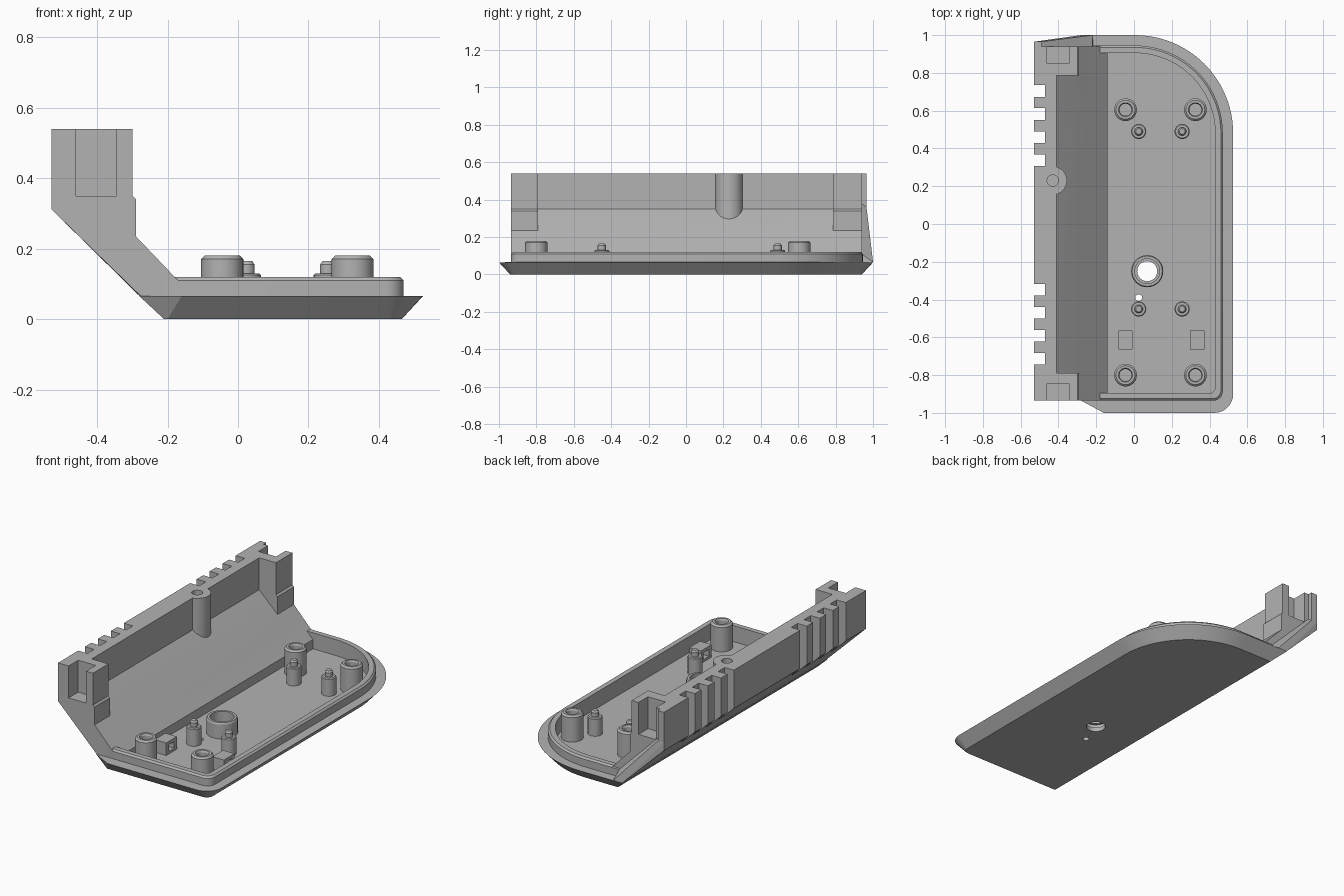
import bpy, bmesh, math
from mathutils import Vector

old = bpy.data.objects.get("Cube")
if old:
    bpy.data.objects.remove(old, do_unlink=True)

grey = bpy.data.materials.new("mid grey plastic")
grey.use_nodes = True
grey.diffuse_color = (0.45, 0.45, 0.45, 1)
grey.node_tree.nodes["Principled BSDF"].inputs["Base Color"].default_value = (0.45, 0.45, 0.45, 1)


def finish(name, bm):
    bmesh.ops.recalc_face_normals(bm, faces=bm.faces[:])
    mesh = bpy.data.meshes.new(name)
    bm.to_mesh(mesh)
    bm.free()
    mesh.materials.append(grey)
    ob = bpy.data.objects.new(name, mesh)
    bpy.context.collection.objects.link(ob)
    return ob


def loft(name, rings):
    """Closed solid through rings of equal point count."""
    bm = bmesh.new()
    rows = [[bm.verts.new(p) for p in ring] for ring in rings]
    n = len(rows[0])
    for a, b in zip(rows, rows[1:]):
        for i in range(n):
            j = (i + 1) % n
            bm.faces.new((a[i], a[j], b[j], b[i]))
    bm.faces.new(rows[0])
    bm.faces.new(rows[-1])
    return finish(name, bm)


def extrude_y(name, profile, y0, y1):
    return loft(name, [[(x, y, z) for x, z in profile] for y in (y0, y1)])


def boxes(name, bounds):
    bm = bmesh.new()
    for lo, hi in bounds:
        made = bmesh.ops.create_cube(bm, size=1)["verts"]
        for v in made:
            v.co = Vector([(a + b) / 2 + c * (b - a) for a, b, c in zip(lo, hi, v.co)])
    return finish(name, bm)


def lathe(name, profile, x, y, sides=32):
    """Stack of circles; profile lists (radius, height)."""
    turn = [math.tau * i / sides for i in range(sides)]
    return loft(name, [[(x + r * math.cos(t), y + r * math.sin(t), z) for t in turn]
                       for r, z in profile])


def combine(ob, other, operation):
    mod = ob.modifiers.new("cut", 'BOOLEAN')
    mod.operation, mod.solver, mod.object = operation, 'EXACT', other
    bpy.context.view_layer.objects.active = ob
    bpy.ops.object.modifier_apply(modifier=mod.name)
    bpy.data.objects.remove(other, do_unlink=True)


def smooth(ob):
    bpy.ops.object.select_all(action='DESELECT')
    ob.select_set(True)
    bpy.context.view_layer.objects.active = ob
    bpy.ops.object.shade_smooth_by_angle(angle=math.radians(25))


def outline(z, right, back, front, big, small, left, cut_x, cut_y):
    """Plan shape: wide arc at the back corner, tight arc at the front corner."""
    pts = [(left, back)]
    for cx, cy, r, start, steps in ((right - big, back - big, big, 90, 24),
                                    (right - small, front + small, small, 0, 8)):
        for i in range(steps + 1):
            t = math.radians(start - 90 * i / steps)
            pts.append((cx + r * math.cos(t), cy + r * math.sin(t)))
    pts += [(cut_x, front), (left, cut_y)]
    return [(x, y, z) for x, y in pts]


# Tray with bevelled flange and raised rim
FLOOR = 0.025
tray = loft("tray", [
    outline(0, 0.465, 0.94, -0.94, 0.46, 0.04, -0.21, -0.2, -0.935),
    outline(0.065, 0.525, 1.0, -1.0, 0.52, 0.1, -0.28, -0.16, -0.935),
    outline(0.066, 0.47, 0.945, -0.935, 0.465, 0.05, -0.22, -0.21, -0.934),
    outline(0.11, 0.47, 0.945, -0.935, 0.465, 0.05, -0.22, -0.21, -0.934),
    outline(0.12, 0.46, 0.935, -0.925, 0.455, 0.045, -0.215, -0.205, -0.924),
    outline(0.12, 0.43, 0.905, -0.895, 0.425, 0.03, -0.18, -0.17, -0.894),
    outline(FLOOR, 0.43, 0.905, -0.895, 0.425, 0.03, -0.18, -0.17, -0.894)])
for x, y, r in ((0.07, -0.25, 0.053), (0.025, -0.39, 0.018)):
    combine(tray, lathe("hole", [(r, -0.1), (r, 0.3)], x, y), 'DIFFERENCE')
smooth(tray)

# Sloping side wall with a thick upper bar
wall = extrude_y("side_wall", [(-0.21, 0.001), (-0.53, 0.312), (-0.53, 0.54), (-0.41, 0.54),
                               (-0.41, 0.35), (-0.29, 0.235), (-0.18, 0.12), (-0.14, 0.08),
                               (-0.14, 0.001)], -0.935, 0.94)

# Slotted end blocks
block = [(-0.53, 0.32), (-0.53, 0.54), (-0.30, 0.54), (-0.30, 0.35),
         (-0.29, 0.34), (-0.29, 0.235), (-0.40, 0.25)]
for y0, y1 in ((-0.935, -0.79), (0.785, 0.94)):
    combine(wall, extrude_y("end_block", block, y0, y1), 'UNION')
combine(wall, boxes("end_slots", [((-0.46, -1.1, 0.35), (-0.345, -0.845, 0.7)),
                                  ((-0.46, 0.85, 0.35), (-0.345, 1.1, 0.7))]), 'DIFFERENCE')

# Screw pillar on the inside of the wall
pillar = lathe("pillar", [(0.075, 0.0), (0.075, 0.54)], -0.43, 0.23)
for v in pillar.data.vertices:
    if v.co.z < 0.1:
        v.co.z = -(v.co.x + 0.21) + 0.06
combine(wall, pillar, 'UNION')
combine(wall, lathe("pillar_hole", [(0.03, 0.36), (0.03, 0.7)], -0.43, 0.23), 'DIFFERENCE')

# Vent notches in the outer face
starts = [s - 0.122 * i for s in (0.735, -0.317) for i in range(4)]
combine(wall, boxes("notches", [((-0.7, s - 0.062, 0.1), (-0.47, s, 0.7))
                                for s in starts]), 'DIFFERENCE')
smooth(wall)

# Back end lip and tapered cheek
boxes("back_lip", [((-0.53, 0.939, 0.312), (-0.49, 0.965, 0.54))])
bm = bmesh.new()
for p in ((-0.53, 0.939, 0.312), (-0.53, 0.965, 0.312), (-0.49, 0.939, 0.38), (-0.49, 0.965, 0.36),
          (-0.53, 0.939, 0.36), (-0.53, 0.965, 0.36),
          (-0.21, 0.939, 0.001), (-0.28, 1.0, 0.066), (-0.22, 1.0, 0.066), (-0.22, 0.939, 0.11)):
    bm.verts.new(p)
bmesh.ops.convex_hull(bm, input=bm.verts[:])
finish("back_cheek", bm)

# Screw posts and locating pins
for x in (-0.045, 0.325):
    for y in (0.605, -0.8):
        smooth(lathe("screw_post", [(0.06, FLOOR - 0.005), (0.06, 0.17), (0.05, 0.18), (0.037, 0.18),
                                    (0.032, 0.17), (0.032, 0.08)], x, y))
for x in (0.025, 0.255):
    for y in (0.49, -0.45):
        smooth(lathe("locating_pin", [(0.04, FLOOR - 0.005), (0.04, 0.125), (0.035, 0.13), (0.022, 0.13),
                                      (0.022, 0.155), (0.015, 0.165)], x, y))

# Ring boss around the large hole: an open tube
ring = [(0.053, 0.001), (0.085, FLOOR - 0.005), (0.085, 0.11), (0.08, 0.12), (0.066, 0.12),
        (0.066, 0.05), (0.053, 0.05)]
boss = lathe("ring_boss", ring, 0.07, -0.25)
bm = bmesh.new()
bm.from_mesh(boss.data)
bmesh.ops.delete(bm, geom=[f for f in bm.faces if len(f.verts) > 4], context='FACES_ONLY')
bm.to_mesh(boss.data)
bm.free()
smooth(boss)

# Cable loops
for x in (-0.045, 0.335):
    loop = boxes("cable_loop", [((x - 0.038, -0.665, FLOOR - 0.005), (x + 0.038, -0.565, 0.1))])
    combine(loop, boxes("loop_gap", [((x - 0.1, -0.64, 0.04), (x + 0.1, -0.59, 0.08))]), 'DIFFERENCE')
